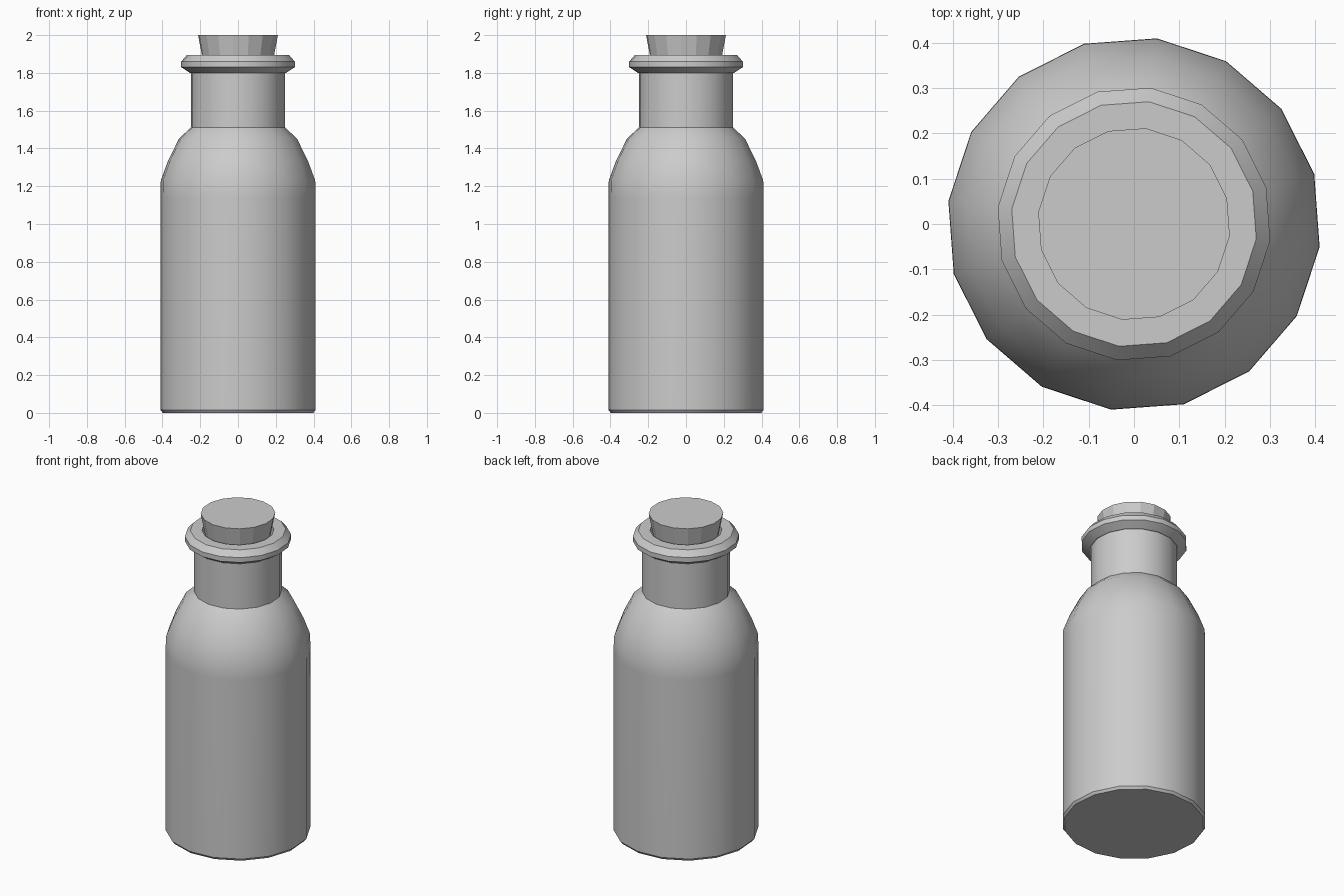
import bpy, bmesh, math

if "Cube" in bpy.data.objects:
    bpy.data.objects.remove(bpy.data.objects["Cube"])

SIDES = 16
TURN = math.radians(-7)   # rotation of the facets seen from above


def lathe(name, profile, smooth):
    """Revolve (radius, z) points about z and cap both ends."""
    bm = bmesh.new()
    rings = []
    for r, z in profile:
        rings.append([bm.verts.new((r * math.cos(TURN + math.tau * i / SIDES),
                                    r * math.sin(TURN + math.tau * i / SIDES), z))
                      for i in range(SIDES)])
    for a, b in zip(rings, rings[1:]):
        for i in range(SIDES):
            j = (i + 1) % SIDES
            bm.faces.new((a[i], a[j], b[j], b[i]))
    bm.faces.new(rings[0][::-1])
    bm.faces.new(rings[-1])
    mesh = bpy.data.meshes.new(name)
    bm.to_mesh(mesh)
    bm.free()
    obj = bpy.data.objects.new(name, mesh)
    bpy.context.collection.objects.link(obj)
    if smooth:
        bpy.ops.object.select_all(action='DESELECT')
        obj.select_set(True)
        bpy.context.view_layer.objects.active = obj
        bpy.ops.object.shade_smooth_by_angle(angle=math.radians(30))
    return obj


# Bottle: base, body, shoulder, neck, lip and the mouth recess
lathe("bottle", [
    (0.402, 0.0), (0.413, 0.015),
    (0.413, 1.14), (0.412, 1.23),
    (0.373, 1.335), (0.314, 1.453), (0.25, 1.512),
    (0.25, 1.80),
    (0.257, 1.80), (0.303, 1.83), (0.303, 1.86), (0.272, 1.895),
    (0.205, 1.895), (0.205, 1.75),
], True)

# Tapered cork with flat facets
lathe("cork", [(0.165, 1.751), (0.213, 2.0)], False)
